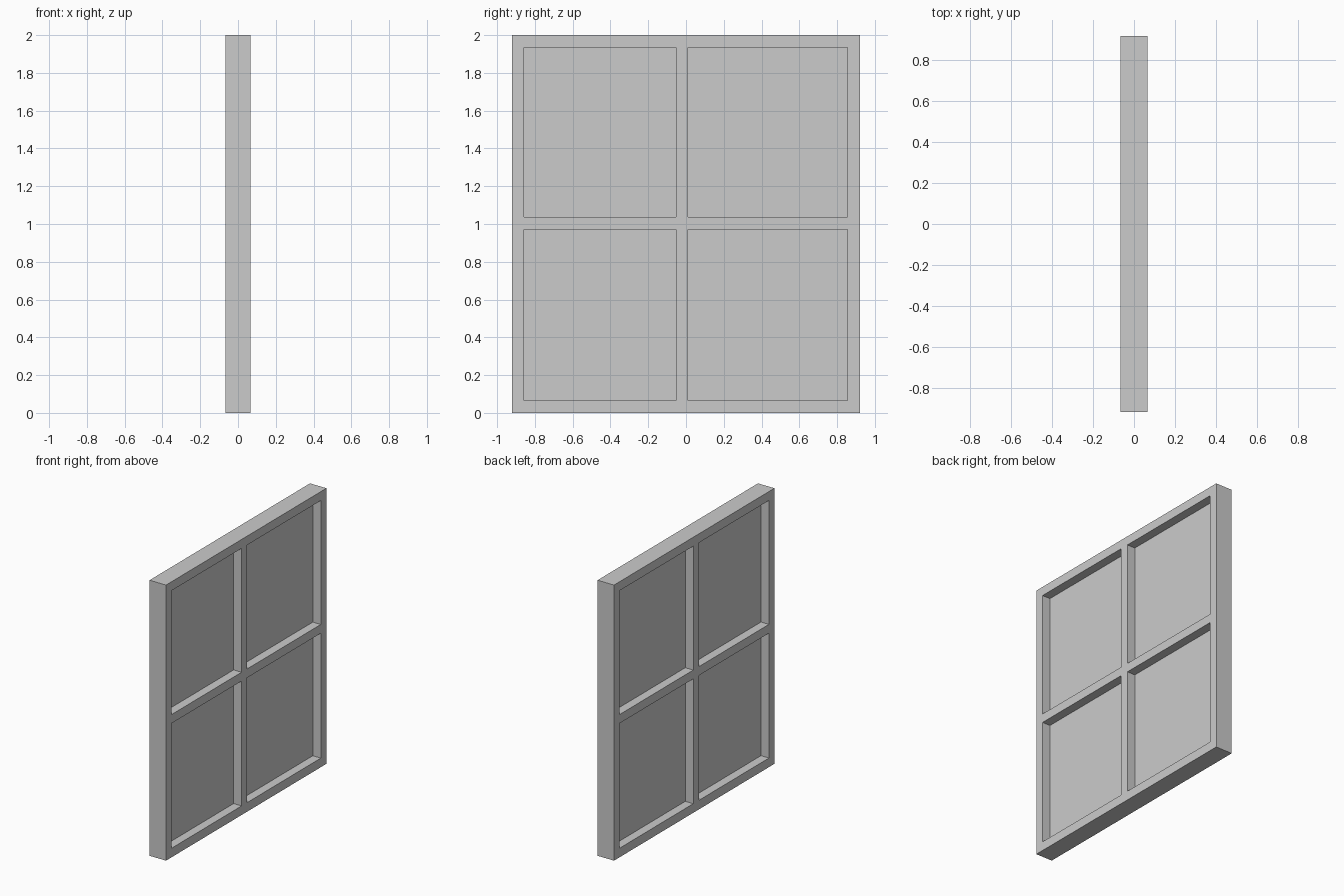
import bpy, bmesh

if "Cube" in bpy.data.objects:
    bpy.data.objects.remove(bpy.data.objects["Cube"])

DEPTH = 0.132
GLASS = 0.004
# Alternating solid strip / opening boundaries across the width and height
YS = [-0.92, -0.857, -0.053, 0.011, 0.855, 0.92]
ZS = [0.0, 0.066, 0.972, 1.036, 1.935, 2.0]


def lattice(name, ys, zs, thickness, is_solid):
    """Upright slab centred on x = 0, made of the grid cells that are solid."""
    bm = bmesh.new()
    x = -thickness / 2
    verts = [[bm.verts.new((x, y, z)) for z in zs] for y in ys]
    for i in range(len(ys) - 1):
        for j in range(len(zs) - 1):
            if is_solid(i, j):
                bm.faces.new((verts[i][j], verts[i + 1][j],
                              verts[i + 1][j + 1], verts[i][j + 1]))
    ext = bmesh.ops.extrude_face_region(bm, geom=bm.faces[:], use_keep_orig=True)
    moved = [g for g in ext["geom"] if isinstance(g, bmesh.types.BMVert)]
    bmesh.ops.translate(bm, verts=moved, vec=(thickness, 0, 0))
    bmesh.ops.recalc_face_normals(bm, faces=bm.faces[:])
    mesh = bpy.data.meshes.new(name)
    bm.to_mesh(mesh)
    bm.free()
    obj = bpy.data.objects.new(name, mesh)
    bpy.context.collection.objects.link(obj)
    return obj


# Outer frame with flush glazing bars: odd/odd cells are the four openings
lattice("window_frame", YS, ZS, DEPTH, lambda i, j: not (i % 2 and j % 2))

# One thin pane behind each opening, at mid depth
for i, side in ((1, "left"), (3, "right")):
    for j, level in ((1, "lower"), (3, "upper")):
        lattice(f"glass_pane_{level}_{side}", YS[i:i + 2], ZS[j:j + 2],
                GLASS, lambda a, b: True)
